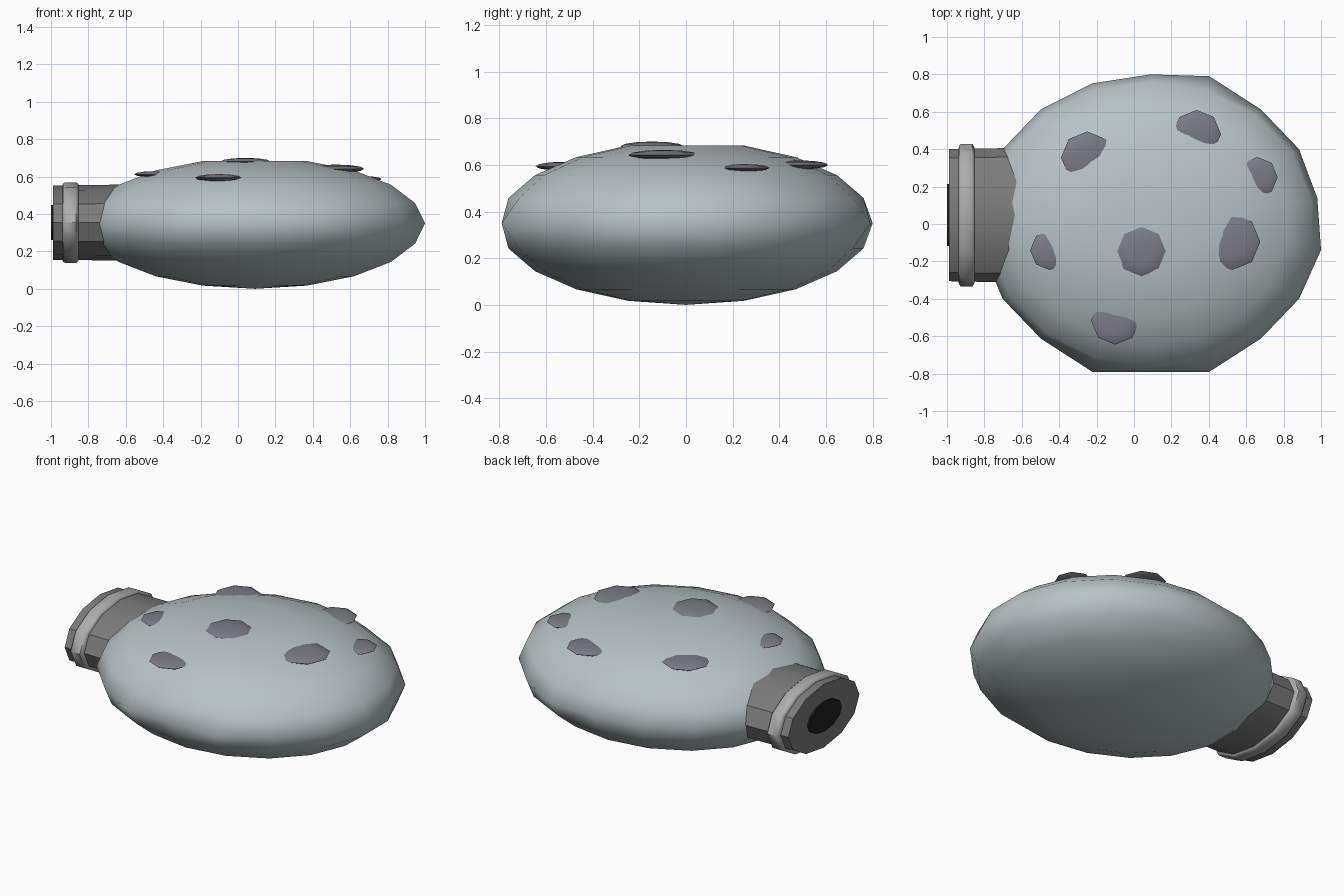
import bpy, bmesh
from math import sin, cos, radians, sqrt, pi

if "Cube" in bpy.data.objects:
    bpy.data.objects.remove(bpy.data.objects["Cube"])


def material(name, rgb):
    m = bpy.data.materials.new(name)
    m.diffuse_color = (*rgb, 1)
    m.use_nodes = True
    m.node_tree.nodes["Principled BSDF"].inputs["Base Color"].default_value = m.diffuse_color
    return m


BODY = material("shell_grey", (0.48, 0.55, 0.57))
SPOT = material("spot_grey", (0.20, 0.20, 0.24))
PIPE = material("neck_grey", (0.20, 0.20, 0.20))
RIM = material("rim_grey", (0.42, 0.42, 0.42))
DARK = material("opening_dark", (0.015, 0.015, 0.015))


def lathe(name, profile, n, scale, loc, mat, axis="z", phase=0.0, angle=35):
    """Revolve (radius, height) pairs around an axis, scaled to an ellipse."""
    bm = bmesh.new()
    rings = []
    for r, h in profile:
        ring = []
        for i in range(n):
            a = phase + 2 * pi * i / n
            u, v = r * cos(a), r * sin(a)
            p = (u, v, h) if axis == "z" else (h, u, v)
            ring.append(bm.verts.new([c * s + o for c, s, o in zip(p, scale, loc)]))
        rings.append(ring)
    for a, b in zip(rings, rings[1:]):
        for i in range(n):
            j = (i + 1) % n
            bm.faces.new((a[i], a[j], b[j], b[i]))
    for ring in (rings[0], rings[-1]):
        bm.faces.new(ring)
    bmesh.ops.remove_doubles(bm, verts=bm.verts, dist=1e-5)
    bmesh.ops.recalc_face_normals(bm, faces=bm.faces)
    me = bpy.data.meshes.new(name)
    bm.to_mesh(me)
    bm.free()
    me.materials.append(mat)
    ob = bpy.data.objects.new(name, me)
    bpy.context.collection.objects.link(ob)
    bpy.ops.object.select_all(action="DESELECT")
    ob.select_set(True)
    bpy.context.view_layer.objects.active = ob
    bpy.ops.object.shade_smooth_by_angle(angle=radians(angle))
    return ob


def arc(rings):
    """Half-circle profile for a low-poly sphere."""
    return [(abs(cos(t)) if 0 < k < rings else 0.0, sin(t))
            for k in range(rings + 1) for t in [-pi / 2 + pi * k / rings]]


# Body: flattened low-poly ellipsoid
CX, CZ, RX, RY, RZ = 0.09, 0.35, 0.915, 0.80, 0.35
body = lathe("body", arc(10), 18, (RX, RY, RZ), (CX, 0, CZ), BODY,
             phase=radians(10), angle=60)
for v in body.data.vertices:
    if v.co.z > 0.69:                                    # flattened crown
        v.co.z = 0.683
    if abs(v.co.z - CZ) < 0.01 and abs(v.co.y) > 0.7:    # squarer sides
        if v.co.y < 0 or v.co.x > 0.2:
            v.co.y = 0.79 if v.co.y > 0 else -0.79
    if abs(v.co.z - CZ) < 0.01 and v.co.x > 0.98:        # blunt nose
        v.co.x = 1.0 if v.co.y < 0 else 0.98

# Spots: thin octagonal pads half sunk into the top (x, y, radius)
spots = [(0.04, -0.145, 0.135), (-0.25, 0.355, 0.14), (0.335, 0.48, 0.13),
         (0.66, 0.25, 0.108), (0.523, -0.095, 0.152), (-0.10, -0.515, 0.13),
         (-0.448, -0.14, 0.107)]
for k, (x, y, r) in enumerate(spots, 1):
    z = CZ + RZ * sqrt(1 - ((x - CX) / RX) ** 2 - (y / RY) ** 2) - 0.014
    lathe(f"spot_{k}", arc(6), 8, (r, r, r * 0.15), (x, y, z), SPOT, angle=30)

# Neck, raised rim band and dark opening, all along x with an oval section
oval = (1, 0.36, 0.203)
at = (0, 0.047, 0.354)
lathe("neck", [(0.98, -0.99), (1.01, -0.45)], 12, oval, at, PIPE, "x")
lathe("neck_rim", [(0.97, -0.94), (1.03, -0.935), (1.06, -0.925),
                   (1.06, -0.865), (1.02, -0.855), (0.97, -0.85)],
      12, oval, at, RIM, "x", angle=50)
lathe("neck_opening", [(0.46, -1.0), (0.46, -0.97)], 12, oval, at, DARK, "x")
